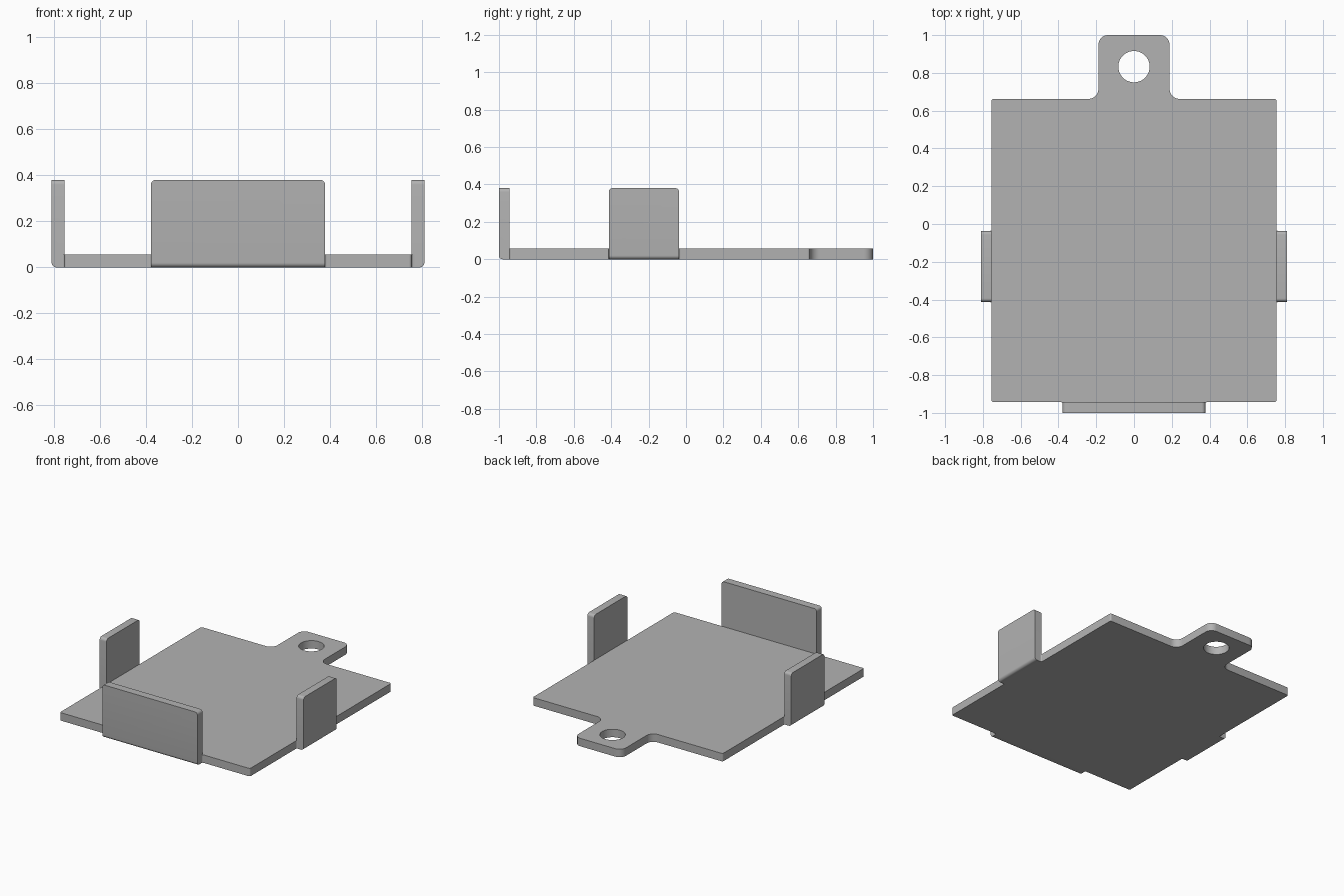
import bpy
import bmesh
from math import cos, sin, pi, radians
from mathutils import Matrix, Vector

if "Cube" in bpy.data.objects:
    bpy.data.objects.remove(bpy.data.objects["Cube"])

THICK = 0.057
WALL_TOP = 0.38
PLATE_X = 0.755
PLATE_FRONT = -0.943
PLATE_BACK = 0.662
SIDE_Y = -0.225       # centre of the side walls
SIDE_HALF = 0.188
FRONT_HALF = 0.378

grey = bpy.data.materials.new("sheet_grey")
grey.use_nodes = True
grey.diffuse_color = (0.45, 0.45, 0.45, 1)
grey.node_tree.nodes["Principled BSDF"].inputs["Base Color"].default_value = (0.45, 0.45, 0.45, 1)


def finish(name, bm):
    bmesh.ops.recalc_face_normals(bm, faces=bm.faces)
    mesh = bpy.data.meshes.new(name)
    bm.to_mesh(mesh)
    bm.free()
    mesh.materials.append(grey)
    obj = bpy.data.objects.new(name, mesh)
    bpy.context.collection.objects.link(obj)
    bpy.ops.object.select_all(action="DESELECT")
    obj.select_set(True)
    bpy.context.view_layer.objects.active = obj
    bpy.ops.object.shade_smooth_by_angle(angle=radians(30))
    return obj


def rounded(corners, steps=8):
    """Round each right-angled corner (x, y, radius) of a closed outline."""
    points = []
    for i, (x, y, r) in enumerate(corners):
        p = Vector((x, y, 0))
        before = Vector((*corners[i - 1][:2], 0))
        after = Vector((*corners[(i + 1) % len(corners)][:2], 0))
        u, v = (before - p).normalized(), (after - p).normalized()
        centre = p + r * (u + v)
        for s in range(steps + 1):
            t = s / steps * pi / 2
            points.append(centre - r * (v * cos(t) + u * sin(t)))
    return points


def add_loop(bm, points):
    verts = [bm.verts.new(p) for p in points]
    for a, b in zip(verts, verts[1:] + verts[:1]):
        bm.edges.new((a, b))


# Base plate: half outline with wall roots and hanging tab, mirrored
root, relief = 0.016, 0.008
half = [
    (FRONT_HALF, PLATE_FRONT - root, 0.002),
    (FRONT_HALF, PLATE_FRONT, relief),
    (PLATE_X, PLATE_FRONT, 0.012),
    (PLATE_X, SIDE_Y - SIDE_HALF, relief),
    (PLATE_X + root, SIDE_Y - SIDE_HALF, 0.002),
    (PLATE_X + root, SIDE_Y + SIDE_HALF, 0.002),
    (PLATE_X, SIDE_Y + SIDE_HALF, relief),
    (PLATE_X, PLATE_BACK, 0.012),
    (0.188, PLATE_BACK, 0.055),
    (0.188, 1.0, 0.05),
]
outline = half + [(-x, y, r) for x, y, r in reversed(half)]
bm = bmesh.new()
add_loop(bm, rounded(outline))
# Round hole in the tab
add_loop(bm, [Vector((0.083 * cos(a), 0.833 + 0.083 * sin(a), 0))
              for a in (i * pi / 24 for i in range(48))])
bmesh.ops.triangle_fill(bm, use_beauty=True, edges=bm.edges[:])
raised = bmesh.ops.extrude_face_region(bm, geom=bm.faces[:], use_keep_orig=True)
bmesh.ops.translate(bm, vec=(0, 0, THICK),
                    verts=[g for g in raised["geom"] if isinstance(g, bmesh.types.BMVert)])
finish("base_plate", bm)


# Upright walls: box with rounded upper corners and outer bend
def wall(name, half_width, depth, location, turn):
    bm = bmesh.new()
    size = Matrix.Diagonal((2 * half_width, depth, WALL_TOP, 1))
    bmesh.ops.create_cube(bm, size=1, matrix=Matrix.Translation((0, -depth / 2, WALL_TOP / 2)) @ size)

    def is_rounded(edge):
        a, b = (v.co for v in edge.verts)
        mid = (a + b) / 2
        upper_corner = mid.z > WALL_TOP * 0.9 and abs(a.y - b.y) > depth / 2
        outer_bend = mid.z < 0.01 and mid.y < -depth * 0.9 and abs(mid.x) < 0.01
        return upper_corner or outer_bend

    bmesh.ops.bevel(bm, geom=[e for e in bm.edges if is_rounded(e)], offset=0.02,
                    offset_type="OFFSET", segments=6, profile=0.5, affect="EDGES")
    bm.transform(Matrix.Translation(location) @ Matrix.Rotation(radians(turn), 4, "Z"))
    finish(name, bm)


wall("front_wall", FRONT_HALF, 1 + PLATE_FRONT, (0, PLATE_FRONT, 0), 0)
wall("left_wall", SIDE_HALF, 0.055, (PLATE_X, SIDE_Y, 0), 90)
wall("right_wall", SIDE_HALF, 0.055, (-PLATE_X, SIDE_Y, 0), -90)
